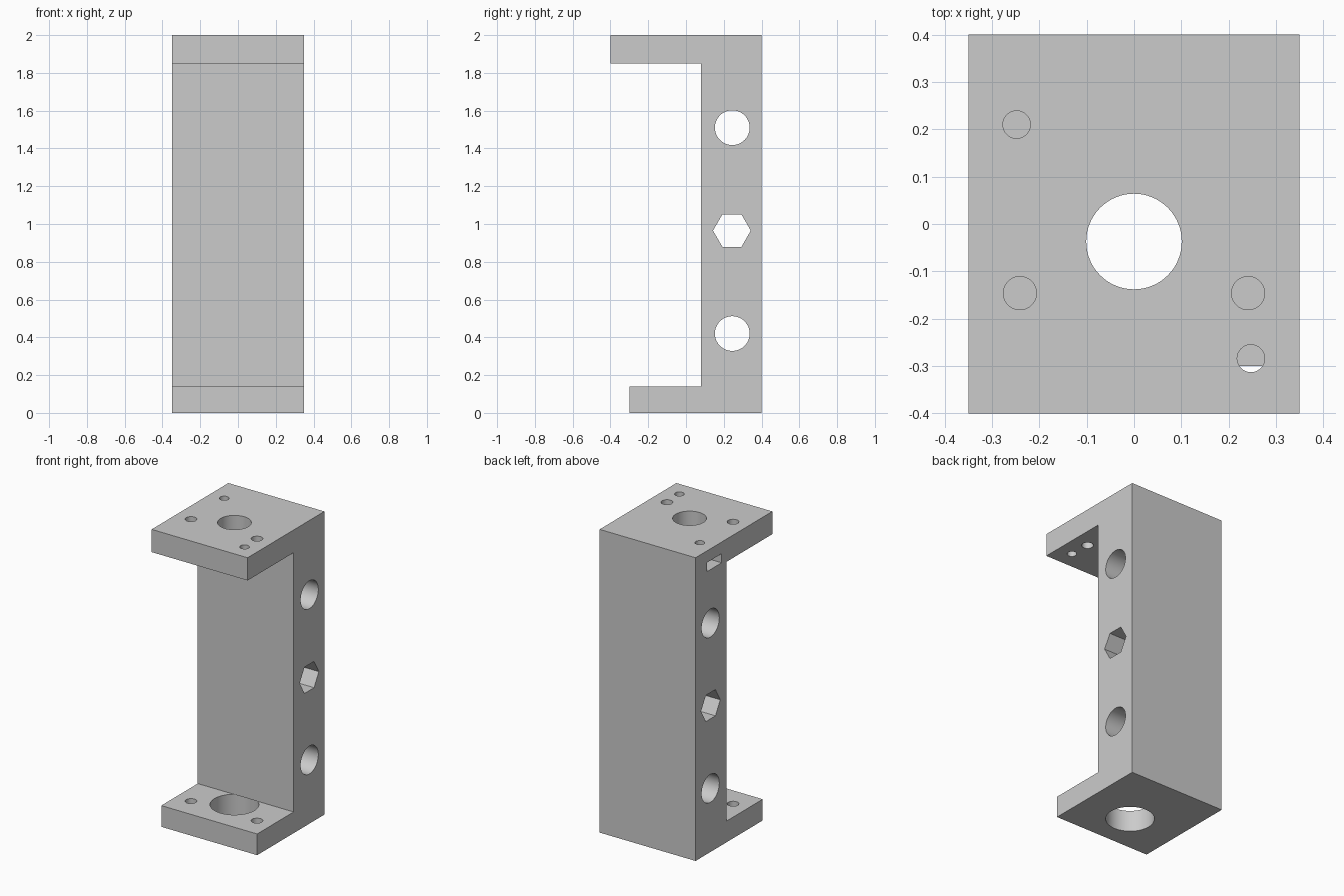
import bpy, bmesh, math
from mathutils import Matrix

cube = bpy.data.objects.get("Cube")
if cube:
    bpy.data.objects.remove(cube, do_unlink=True)

GREY = (0.6, 0.6, 0.6, 1.0)
grey = bpy.data.materials.new("light grey")
grey.use_nodes = True
grey.diffuse_color = GREY
grey.node_tree.nodes["Principled BSDF"].inputs["Base Color"].default_value = GREY


def make_object(name, bm):
    bmesh.ops.recalc_face_normals(bm, faces=bm.faces)
    mesh = bpy.data.meshes.new(name)
    bm.to_mesh(mesh)
    bm.free()
    mesh.materials.append(grey)
    obj = bpy.data.objects.new(name, mesh)
    bpy.context.collection.objects.link(obj)
    return obj


def prism(name, profile, half_width):
    """Extrude a (y, z) profile along x, centred on x = 0."""
    bm = bmesh.new()
    face = bm.faces.new([bm.verts.new((-half_width, y, z)) for y, z in profile])
    new = bmesh.ops.extrude_face_region(bm, geom=[face])["geom"]
    verts = [v for v in new if isinstance(v, bmesh.types.BMVert)]
    bmesh.ops.translate(bm, verts=verts, vec=(2 * half_width, 0, 0))
    return make_object(name, bm)


def drill(name, x, y, z, radius, depth, sides=64, axis="Z"):
    """Cylinder or hexagon cutter centred on the given point."""
    bm = bmesh.new()
    turn = Matrix.Rotation(math.pi / 2, 4, "Y") if axis == "X" else Matrix()
    spin = Matrix.Rotation(math.pi / 2, 4, "Z")
    if axis == "Z":
        spin = Matrix()
    bmesh.ops.create_cone(bm, cap_ends=True, segments=sides, radius1=radius,
                          radius2=radius, depth=depth)
    # Put a hexagon's first corner on the x axis (or on y for sideways holes)
    corner = max(bm.verts, key=lambda v: v.co.x).co
    bm.transform(Matrix.Rotation(-math.atan2(corner.y, corner.x), 4, "Z"))
    bm.transform(Matrix.Translation((x, y, z)) @ turn @ spin)
    return make_object(name, bm)


def box(name, low, high):
    bm = bmesh.new()
    bmesh.ops.create_cube(bm, size=1)
    size = [h - l for l, h in zip(low, high)]
    centre = [(h + l) / 2 for l, h in zip(low, high)]
    bm.transform(Matrix.Translation(centre) @ Matrix.Diagonal((*size, 1)))
    return make_object(name, bm)


# C-shaped body: back wall with a long top plate and a shorter bottom plate
bracket = prism("bracket", [(0.4, 0), (0.4, 2), (-0.4, 2), (-0.4, 1.85),
                            (0.08, 1.85), (0.08, 0.14), (-0.3, 0.14), (-0.3, 0)], 0.35)

cutters = [
    # Cross holes through the wall
    drill("upper_cross_hole", 0, 0.245, 1.51, 0.092, 1, axis="X"),
    drill("lower_cross_hole", 0, 0.245, 0.42, 0.092, 1, axis="X"),
    drill("hex_cross_hole", 0, 0.243, 0.965, 0.1, 1, sides=6, axis="X"),
    # Large shaft openings
    drill("top_opening", 0, -0.037, 1.95, 0.101, 0.4),
    drill("bottom_opening", 0, -0.037, 0.04, 0.146, 0.2),
    # Screw holes in the top plate
    drill("front_screw_hole", 0.247, -0.284, 1.95, 0.029, 0.4),
    drill("rear_screw_hole", -0.248, 0.21, 1.95, 0.029, 0.2),
    # Nut slot entering from the right side
    drill("nut_pocket", -0.248, 0.205, 1.893, 0.089, 0.06, sides=6),
    box("nut_slot", (-0.4, 0.128, 1.863), (-0.248, 0.282, 1.923)),
]
# Rod holes: through the top plate, blind in the bottom plate
for side in (-1, 1):
    cutters.append(drill("top_rod_hole", side * 0.241, -0.146, 1.95, 0.035, 0.4))
    cutters.append(drill("bottom_rod_hole", side * 0.241, -0.146, 0.14, 0.035, 0.2))

# Cut every hole, then discard the cutter
bpy.ops.object.select_all(action="DESELECT")
bpy.context.view_layer.objects.active = bracket
bracket.select_set(True)
for cutter in cutters:
    cutter.hide_render = True
    mod = bracket.modifiers.new(cutter.name, "BOOLEAN")
    mod.operation = "DIFFERENCE"
    mod.solver = "EXACT"
    mod.object = cutter
    bpy.ops.object.modifier_apply(modifier=mod.name)
    bpy.data.objects.remove(cutter, do_unlink=True)

bpy.ops.object.shade_smooth_by_angle(angle=math.radians(30))
